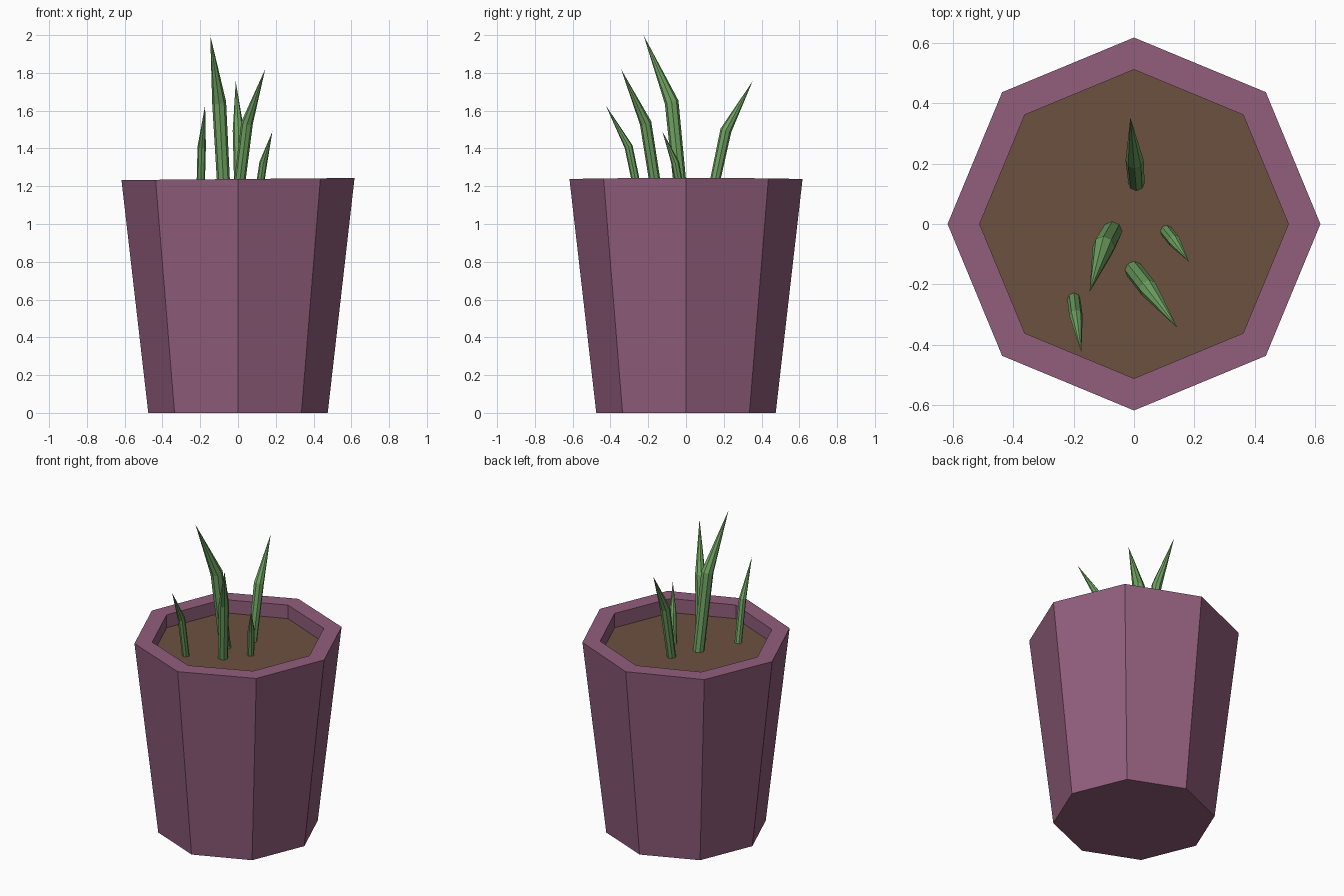
import bpy, bmesh, math
from mathutils import Vector

if "Cube" in bpy.data.objects:
    bpy.data.objects.remove(bpy.data.objects["Cube"])


def material(name, rgb):
    m = bpy.data.materials.new(name)
    m.diffuse_color = (*rgb, 1)
    m.use_nodes = True
    m.node_tree.nodes["Principled BSDF"].inputs["Base Color"].default_value = m.diffuse_color
    return m


PURPLE = material("purple_clay", (0.285, 0.112, 0.202))
BROWN = material("brown_soil", (0.150, 0.083, 0.051))
GREEN = material("leaf_green", (0.160, 0.365, 0.120))

SOIL_Z = 1.15


def ring(bm, center, radius, sides, axis=Vector((0, 0, 1)), tilt=0.0):
    """Polygon ring facing along axis; tilt raises the +x side slightly."""
    q = Vector((0, 0, 1)).rotation_difference(axis)
    verts = []
    for i in range(sides):
        a = 2 * math.pi * i / sides
        p = Vector((math.cos(a), math.sin(a), 0)) * radius
        p.z += tilt * p.x
        verts.append(bm.verts.new(Vector(center) + q @ p))
    return verts


def bridge(bm, a, b):
    n = len(a)
    for i in range(n):
        j = (i + 1) % n
        bm.faces.new((a[i], a[j], b[j], b[i]))


def finish(bm, name, mat):
    bmesh.ops.recalc_face_normals(bm, faces=bm.faces)
    me = bpy.data.meshes.new(name)
    bm.to_mesh(me)
    bm.free()
    me.materials.append(mat)
    ob = bpy.data.objects.new(name, me)
    bpy.context.collection.objects.link(ob)
    return ob


# Pot: tapered octagon with a slightly tilted thick rim and straight inner wall
bm = bmesh.new()
profile = [(0.475, 0, 0), (0.617, 1.238, 0.009), (0.511, 1.238, 0.009), (0.511, SOIL_Z - 0.03, 0)]
rings = [ring(bm, (0, 0, z), r, 8, tilt=t) for r, z, t in profile]
for a, b in zip(rings, rings[1:]):
    bridge(bm, a, b)
bm.faces.new(rings[0])
bm.faces.new(rings[-1])
finish(bm, "pot", PURPLE)

# Soil: flat octagon inside the pot
bm = bmesh.new()
bm.faces.new(ring(bm, (0, 0, SOIL_Z), 0.511, 8))
soil = finish(bm, "soil", BROWN)
if soil.data.polygons[0].normal.z < 0:
    soil.data.flip_normals()

# Leaves: base, bend and tip points, with base and bend radius
leaves = [
    ((-0.073, -0.026), (-0.100, -0.076, 1.645), (-0.147, -0.225, 2.0), 0.034, 0.037),
    ((0.000, -0.153), (0.048, -0.214, 1.535), (0.144, -0.344, 1.82), 0.030, 0.031),
    ((0.008, 0.137), (0.002, 0.211, 1.495), (-0.012, 0.352, 1.755), 0.027, 0.030),
    ((-0.199, -0.250), (-0.192, -0.304, 1.41), (-0.174, -0.426, 1.63), 0.022, 0.022),
    ((0.108, -0.025), (0.134, -0.057, 1.325), (0.182, -0.125, 1.49), 0.021, 0.021),
]
for k, (base, bend, tip, r0, r1) in enumerate(leaves, 1):
    base, bend, tip = Vector((*base, SOIL_Z)), Vector(bend), Vector(tip)
    axis = (bend - base).normalized() + (tip - bend).normalized()
    bm = bmesh.new()
    low = ring(bm, base, r0, 8)
    mid = ring(bm, bend, r1, 8, axis.normalized())
    bridge(bm, low, mid)
    bm.faces.new(low)
    point = bm.verts.new(tip)
    for i in range(8):
        bm.faces.new((mid[i], mid[(i + 1) % 8], point))
    finish(bm, f"leaf_{k}", GREEN)
